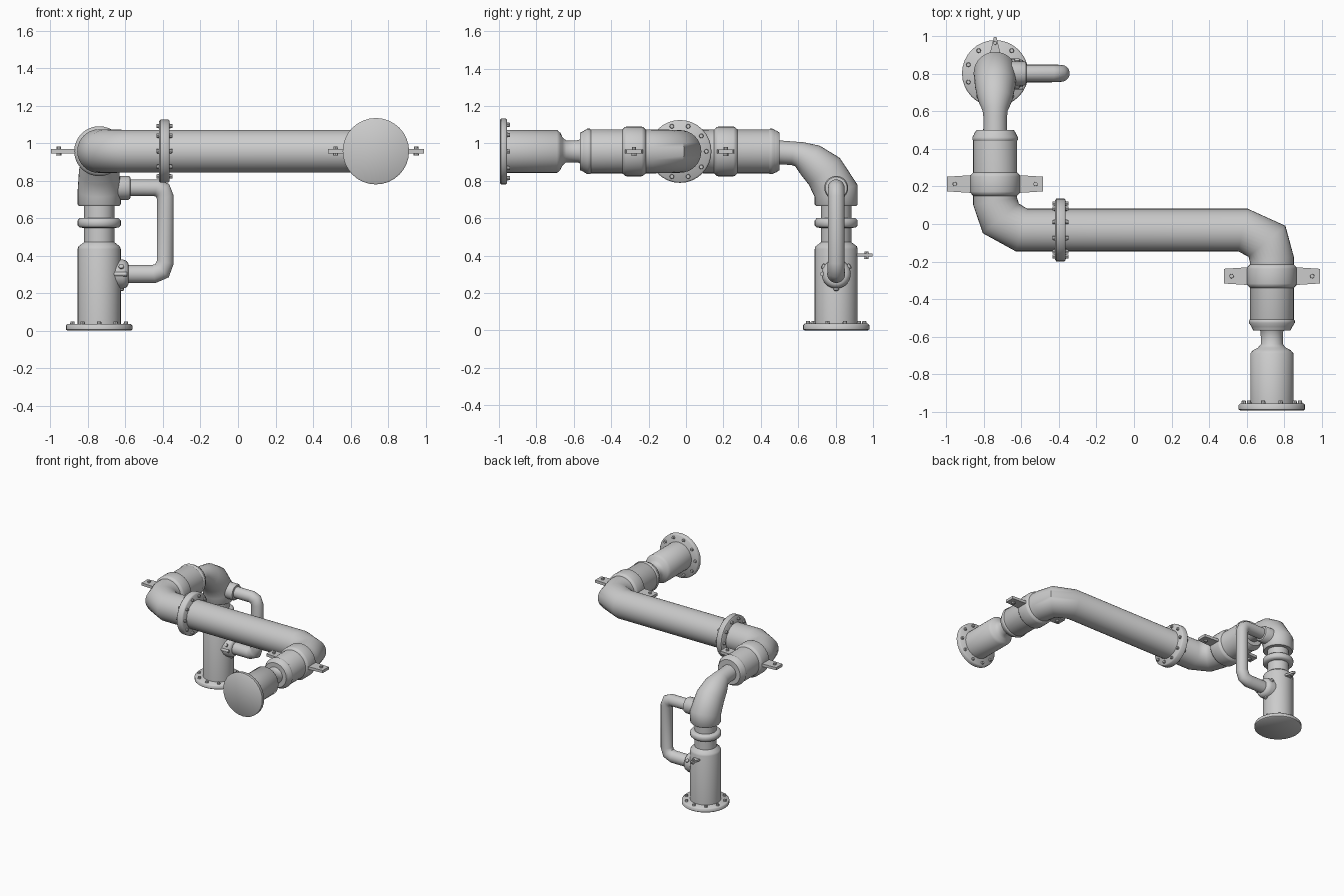
import bpy, bmesh, math
from mathutils import Vector, Matrix

if "Cube" in bpy.data.objects:
    bpy.data.objects.remove(bpy.data.objects["Cube"])

V = Vector
X, Y, Z = V((1, 0, 0)), V((0, 1, 0)), V((0, 0, 1))
N = 32


def finish(bm, name, angle=48):
    bmesh.ops.recalc_face_normals(bm, faces=bm.faces)
    me = bpy.data.meshes.new(name)
    bm.to_mesh(me)
    bm.free()
    ob = bpy.data.objects.new(name, me)
    bpy.context.collection.objects.link(ob)
    bpy.ops.object.select_all(action='DESELECT')
    ob.select_set(True)
    bpy.context.view_layer.objects.active = ob
    bpy.ops.object.shade_smooth_by_angle(angle=math.radians(angle))
    return ob


def skin(name, rings):
    bm = bmesh.new()
    loops = [[bm.verts.new(p) for p in r] for r in rings]
    n = len(loops[0])
    for a, b in zip(loops, loops[1:]):
        for i in range(n):
            j = (i + 1) % n
            bm.faces.new((a[i], a[j], b[j], b[i]))
    bm.faces.new(loops[0])
    bm.faces.new(loops[-1])
    return finish(bm, name)


def lathe(name, origin, axis, profile, n=N):
    """Revolve (distance along axis, radius) pairs about an axis."""
    u = axis.orthogonal().normalized()
    w = axis.cross(u)
    ang = [2 * math.pi * i / n for i in range(n)]
    return skin(name, [[V(origin) + axis * d + r * (u * math.cos(a) + w * math.sin(a))
                        for a in ang] for d, r in profile])


def pipe(name, pts, normal, n=N):
    """Sweep a circle along a planar path of (point, radius), mitred at bends."""
    P = [V(p) for p, r in pts]
    rings = []
    for i, (p, r) in enumerate(pts):
        d0 = (P[i] - P[max(i - 1, 0)]).normalized()
        d1 = (P[min(i + 1, len(P) - 1)] - P[i]).normalized()
        t = (d0 + d1).normalized()
        k = 1 / max(t.dot(d1 if i == 0 else d0), 0.7)
        s = normal.cross(t) * k
        rings.append([P[i] + r * (normal * math.cos(a) + s * math.sin(a))
                      for a in (2 * math.pi * j / n for j in range(n))])
    return skin(name, rings)


def bolts(name, places, axis, r, h):
    bm = bmesh.new()
    rot = axis.to_track_quat('Z', 'Y').to_matrix().to_4x4()
    for p in places:
        bmesh.ops.create_cone(bm, cap_ends=True, segments=8, radius1=r, radius2=r * 0.8,
                              depth=h, matrix=Matrix.Translation(p) @ rot)
    return finish(bm, name, 30)


def circle(c, axis, r, n):
    u = Z if abs(axis.z) < 0.5 else X
    w = axis.cross(u)
    return [V(c) + r * (u * math.cos(a) + w * math.sin(a))
            for a in (2 * math.pi * (i + 0.5) / n for i in range(n))]


def flange(name, c, axis, r, h, n=10, both=False):
    lathe(name, c, axis, [(0, r - .008), (.006, r), (h - .008, r), (h, r - .008)])
    bolts(name + "_bolts", circle(V(c) + axis * (h + .005), axis, r - .027, n), axis, .013, .018)
    if both:
        bolts(name + "_back_bolts", circle(V(c) - axis * .005, axis, r - .027, n), -axis, .013, .018)


CX, CY, ZP = -.74, .803, .957      # column position, height of the main pipe
RX = .735                          # front branch position

# vertical column with base flange, neck and ring
flange("base_flange", (CX, CY, 0), Z, .177, .036)
lathe("column", (CX, CY, 0), Z, [(.02, .115), (.435, .115), (.45, .11), (.472, .081), (.7, .081)])
lathe("column_ring", (CX, CY, 0), Z,
      [(.548, .08), (.55, .104), (.562, .115), (.588, .115), (.6, .104), (.602, .08)])

# tapering elbow from the column to the main pipe
pipe("column_elbow", [((CX, CY, .665), .108), ((CX, CY, .675), .115), ((CX, CY, .745), .115),
                      ((CX, .74, .85), .108), ((CX, .665, .91), .092),
                      ((CX, .605, .942), .067), ((CX, .57, .947), .063),
                      ((CX, .46, .955), .064)], X)

# main S-shaped pipe
pipe("main_pipe", [((CX, .5, ZP), .1), ((CX, .482, ZP), .112), ((CX, .455, ZP), .117),
                   ((CX, .12, ZP), .117),
                   ((CX + .03, .03, ZP), .116), ((-.6, -.032, ZP), .114),
                   ((.58, -.032, ZP), .114), ((.709, -.092, ZP), .116),
                   ((RX, -.19, ZP), .117), ((RX, -.53, ZP), .117), ((RX, -.567, ZP), .1)], Z)
for nm, x, y0, s in (("rear_end_collar", CX, .45, 1), ("front_end_collar", RX, -.515, -1)):
    lathe(nm, (x, y0, ZP), Y * s, [(-.01, .115), (0, .122), (.012, .122), (.04, .105), (.048, .1)])
flange("middle_flange", (-.42, -.032, ZP), X, .168, .056, both=True)

# front neck, outlet pipe and end flange
lathe("outlet_pipe", (RX, 0, ZP), -Y, [(.55, .075), (.575, .06), (.64, .058), (.66, .075),
                                       (.672, .1), (.69, .115), (.96, .115)])
flange("outlet_flange", (RX, -.994, ZP), Y, .177, .038)

# clamp bands with bolted side tabs
for nm, x, y in (("rear_clamp", CX, .213), ("front_clamp", RX, -.278)):
    lathe(nm, (x, y, ZP), Y, [(-.066, .114), (-.049, .13), (-.04, .133), (.04, .133),
                              (.049, .13), (.066, .114)])
    for s in (-1, 1):
        bm = bmesh.new()
        bmesh.ops.create_cube(bm, size=1)
        for v in bm.verts:
            tip = v.co.x > 0
            v.co = V((x + s * (.256 if tip else .1), y + v.co.y * (.078 if tip else .098),
                      ZP + v.co.z * .022))
        finish(bm, nm + "_tab", 30)
        bolts(nm + "_tab_bolt", [V((x + s * .215, y, ZP))], Z, .014, .048)

# bypass pipe beside the column
BX, ZT, ZB = -.388, .762, .302
pipe("bypass_pipe", [((CX, CY, ZT), .044), ((-.435, CY, ZT), .045), ((-.402, CY, ZT - .014), .045),
                     ((BX, CY, ZT - .05), .045), ((BX, CY, .365), .045),
                     ((-.405, CY, .32), .046), ((-.45, CY, ZB), .048), ((CX, CY, ZB), .048)], Y)
lathe("bypass_top_collar", (CX, CY, ZT), X, [(.05, .064), (.155, .064), (.165, .058), (.168, .042)])
lathe("bypass_bottom_collar", (CX, CY, ZB), X,
      [(.085, .078), (.125, .078), (.147, .07), (.156, .055), (.157, .045)])

# three lugs around the lower collar
for k in range(3):
    a = math.radians(-90 + 120 * k)
    d = V((0, math.cos(a), math.sin(a)))
    lathe("collar_lug", V((-.622, CY, ZB)) + d * .06, d, [(0, .016), (.026, .014), (.03, .008)], 8)
lathe("collar_pin", (-.662, CY - .075, ZB), X, [(0, .008), (.006, .012), (.07, .012)], 8)

# rear lug on the column
bm = bmesh.new()
bmesh.ops.create_cube(bm, size=1)
for v in bm.verts:
    tip = v.co.y > 0
    v.co = V((CX + v.co.x * (.014 if tip else .06), .997 if tip else .9, .402 + v.co.z * .016))
finish(bm, "rear_lug", 30)
bolts("rear_lug_bolt", [V((CX, .965, .402))], Z, .012, .038)
